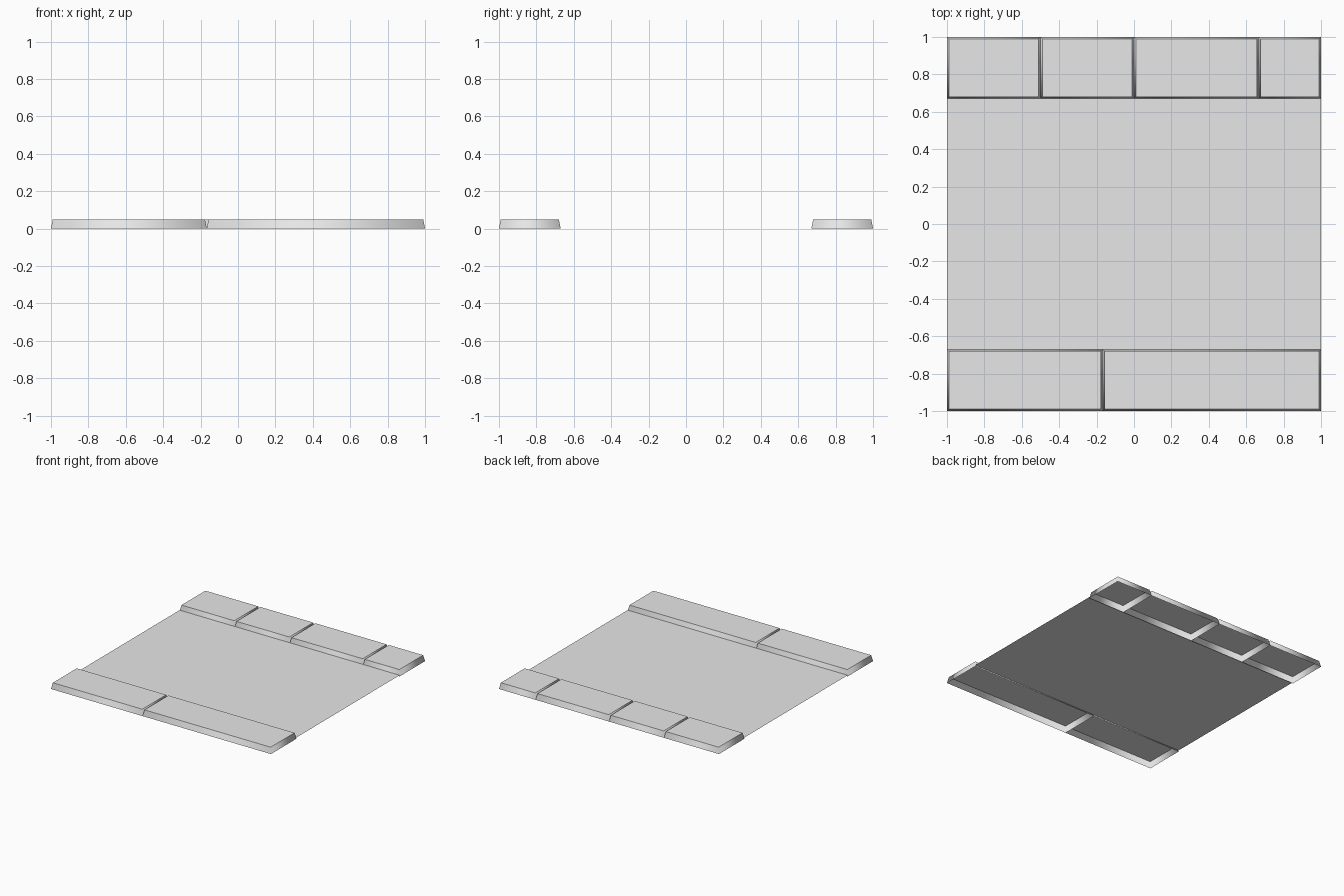
import bpy
import bmesh

if "Cube" in bpy.data.objects:
    bpy.data.objects.remove(bpy.data.objects["Cube"], do_unlink=True)

HEIGHT = 0.05
INNER = 0.67      # inner edge of each stone row
TAPER = 0.01      # how far the walls lean in

stone = bpy.data.materials.new("light_grey_stone")
stone.use_nodes = True
grey = (0.8, 0.8, 0.8, 1)
stone.diffuse_color = grey
stone.node_tree.nodes["Principled BSDF"].inputs["Base Color"].default_value = grey


def finish(name, bm):
    mesh = bpy.data.meshes.new(name)
    bm.to_mesh(mesh)
    bm.free()
    mesh.materials.append(stone)
    obj = bpy.data.objects.new(name, mesh)
    bpy.context.collection.objects.link(obj)


def ring(bm, x0, x1, y0, y1, z):
    corners = [(x0, y0), (x1, y0), (x1, y1), (x0, y1)]
    return [bm.verts.new((x, y, z)) for x, y in corners]


def slab(name, x0, x1, y0, y1):
    """Tapered paving stone, open underneath, softly shaded round the walls."""
    bm = bmesh.new()
    low = ring(bm, x0, x1, y0, y1, 0)
    top = ring(bm, x0 + TAPER, x1 - TAPER, y0 + TAPER, y1 - TAPER, HEIGHT)
    for i in range(4):
        j = (i + 1) % 4
        wall = bm.faces.new((low[i], low[j], top[j], top[i]))
        wall.smooth = True
    cap = bm.faces.new(top)
    for edge in cap.edges:
        edge.smooth = False
    finish(name, bm)


def row(name, joints, y0, y1):
    for i, (x0, x1) in enumerate(zip(joints, joints[1:]), 1):
        slab(f"{name}_{i}", x0, x1, y0, y1)


# Two rows of stones along the edges
row("front_stone", [-1, -0.167, 1], -1, -INNER)
row("back_stone", [-1, -0.5, 0, 0.667, 1], INNER, 1)

# Flat path surface between the rows
bm = bmesh.new()
bm.faces.new(ring(bm, -1, 1, -INNER, INNER, 0.01))
finish("path_surface", bm)
